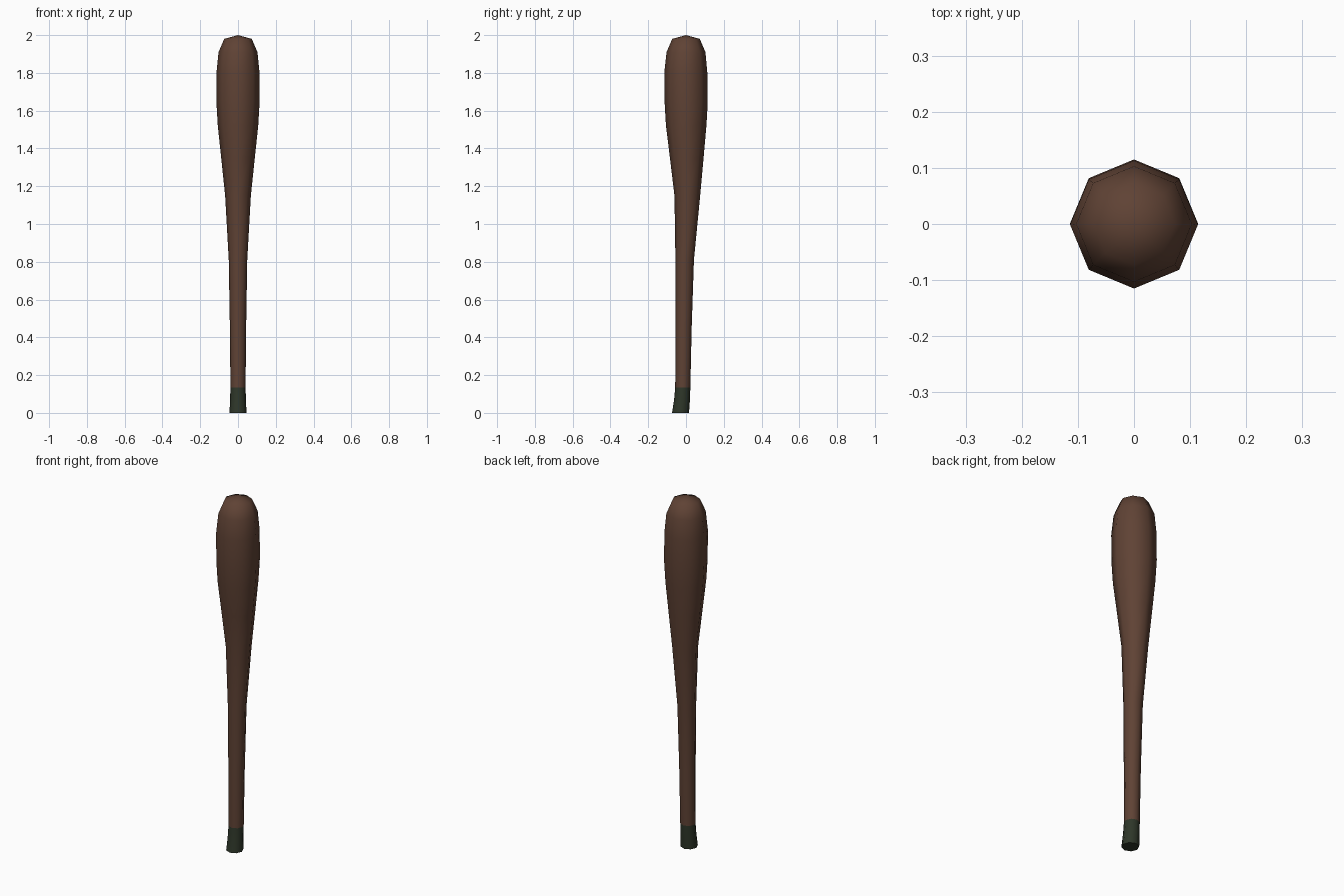
import bpy, bmesh
from math import sin, cos, tau, radians

cube = bpy.data.objects.get("Cube")
if cube:
    bpy.data.objects.remove(cube, do_unlink=True)

SIDES = 8


def material(name, color):
    mat = bpy.data.materials.new(name)
    mat.use_nodes = True
    mat.diffuse_color = (*color, 1)
    bsdf = mat.node_tree.nodes["Principled BSDF"]
    bsdf.inputs["Base Color"].default_value = (*color, 1)
    bsdf.inputs["Roughness"].default_value = 0.8
    return mat


def lathe(name, rings, mat, tip=None, close_bottom=False):
    """Skin eight-sided rings given as (height, radius, y offset)."""
    bm = bmesh.new()
    loops = [[bm.verts.new((r * cos(tau * i / SIDES), y + r * sin(tau * i / SIDES), z))
              for i in range(SIDES)] for z, r, y in rings]
    for low, high in zip(loops, loops[1:]):
        for i in range(SIDES):
            j = (i + 1) % SIDES
            bm.faces.new((low[i], low[j], high[j], high[i]))
    if close_bottom:
        bm.faces.new(loops[0][::-1])
    if tip:
        point = bm.verts.new(tip)
        for i in range(SIDES):
            bm.faces.new((loops[-1][i], loops[-1][(i + 1) % SIDES], point))
    mesh = bpy.data.meshes.new(name)
    bm.to_mesh(mesh)
    bm.free()
    mesh.materials.append(mat)
    obj = bpy.data.objects.new(name, mesh)
    bpy.context.collection.objects.link(obj)
    bpy.ops.object.select_all(action='DESELECT')
    obj.select_set(True)
    bpy.context.view_layer.objects.active = obj
    bpy.ops.object.shade_smooth_by_angle(angle=radians(60))
    return obj


wood = material("dark brown wood", (0.115, 0.055, 0.035))
grip = material("dark green grip", (0.027, 0.037, 0.022))

# Flared grip end, leaning slightly forward
lathe("grip_end", [(0, 0.045, -0.029), (0.07, 0.042, -0.021), (0.135, 0.04, -0.017)],
      grip, close_bottom=True)

# Slightly bent handle widening into the rounded barrel
lathe("bat_body", [
    (0.135, 0.04, -0.017),
    (0.45, 0.043, -0.013),
    (0.81, 0.049, -0.007),
    (1.15, 0.068, 0.007),
    (1.35, 0.089, 0.004),
    (1.52, 0.107, 0.001),
    (1.64, 0.114, 0.001),
    (1.8, 0.114, -0.001),
    (1.91, 0.103, 0),
    (1.98, 0.073, 0),
], wood, tip=(0, 0, 2))
